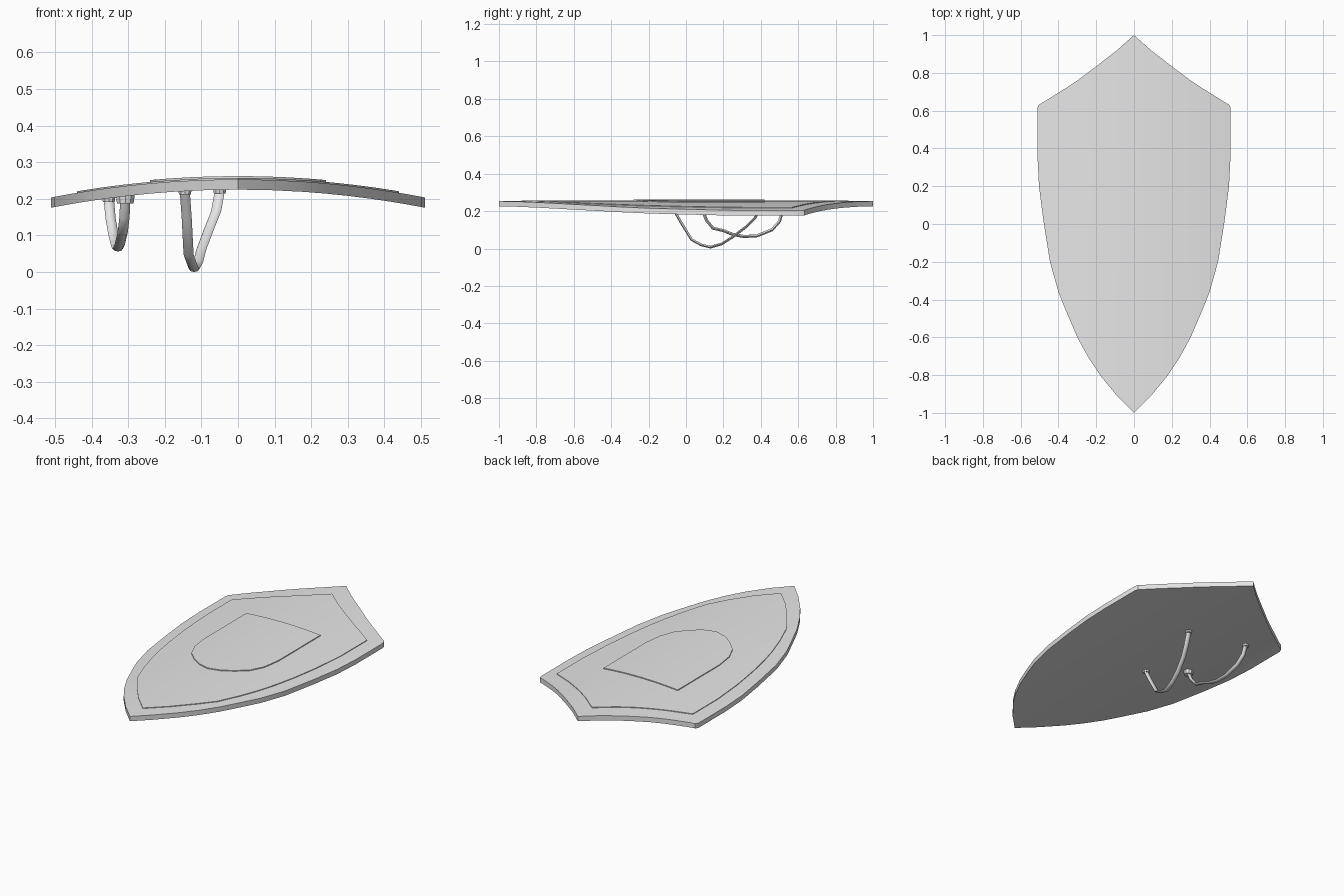
import bpy
import bmesh
from math import cos, sin, pi, radians
from mathutils import Vector

old = bpy.data.objects.get("Cube")
if old:
    bpy.data.objects.remove(old)

grey = bpy.data.materials.new("plain grey")
grey.use_nodes = True
COLOUR = (0.8, 0.8, 0.8, 1)
grey.diffuse_color = COLOUR
grey.node_tree.nodes["Principled BSDF"].inputs["Base Color"].default_value = COLOUR

BEND = 0.19  # the whole shield bows downward towards its sides


def finish(name, bm, angle=30):
    bmesh.ops.recalc_face_normals(bm, faces=bm.faces)
    mesh = bpy.data.meshes.new(name)
    bm.to_mesh(mesh)
    bm.free()
    mesh.materials.append(grey)
    obj = bpy.data.objects.new(name, mesh)
    bpy.context.collection.objects.link(obj)
    bpy.ops.object.select_all(action='DESELECT')
    obj.select_set(True)
    bpy.context.view_layer.objects.active = obj
    bpy.ops.object.shade_smooth_by_angle(angle=radians(angle))
    return obj


def bowed_plate(name, half, top, bottom):
    """Plate from half-outline columns (x, upper y, lower y), mirrored and bowed."""
    columns = [(-x, a, b) for x, a, b in reversed(half[1:])] + half
    bm = bmesh.new()
    rings = []
    for x, a, b in columns:
        drop = BEND * x * x
        rings.append([bm.verts.new((x, y, z - drop))
                      for y, z in ((a, top), (b, top), (b, bottom), (a, bottom))])
    for r, s in zip(rings, rings[1:]):
        for i in range(4):
            j = (i + 1) % 4
            bm.faces.new((r[i], r[j], s[j], s[i]))
    bm.faces.new(rings[0])
    bm.faces.new(rings[-1])
    return finish(name, bm)


def strap(name, path, width, thick, sides=8):
    """Flattened strap swept along a path."""
    pts = [Vector(p) for p in path]
    chord = pts[-1] - pts[0]
    across = Vector((chord.y, -chord.x, 0)).normalized()
    bm = bmesh.new()
    rings = []
    for i, p in enumerate(pts):
        tangent = pts[min(i + 1, len(pts) - 1)] - pts[max(i - 1, 0)]
        normal = across.cross(tangent).normalized()
        rings.append([bm.verts.new(p + across * width * cos(2 * pi * k / sides)
                                   + normal * thick * sin(2 * pi * k / sides))
                      for k in range(sides)])
    for r, s in zip(rings, rings[1:]):
        for k in range(sides):
            j = (k + 1) % sides
            bm.faces.new((r[k], r[j], s[j], s[k]))
    bm.faces.new(rings[0])
    bm.faces.new(rings[-1])
    return finish(name, bm, 50)


def rivet(name, x, y, radius, height):
    """Small round mount under the shield."""
    bm = bmesh.new()
    bmesh.ops.create_cone(bm, cap_ends=True, segments=10, radius1=radius * 0.85,
                          radius2=radius, depth=height + 0.01)
    under = 0.225 - BEND * x * x
    bmesh.ops.translate(bm, verts=bm.verts, vec=(x, y, under - height / 2 + 0.005))
    return finish(name, bm)


# Shield body and its two raised layers
bowed_plate("shield_body", [
    (0, 1, -1), (.09, .92, -.91), (.18, .85, -.8), (.24, .805, -.71),
    (.3, .76, -.6), (.36, .72, -.46), (.4, .695, -.36), (.445, .667, -.2),
    (.48, .645, .02), (.503, .633, .2), (.511, .615, .36)], 0.253, 0.225)
bowed_plate("raised_panel", [
    (0, .87, -.88), (.1, .785, -.78), (.19, .72, -.665), (.26, .675, -.56),
    (.31, .643, -.43), (.35, .62, -.3), (.376, .605, -.19), (.4, .59, -.06),
    (.425, .575, .13), (.44, .565, .33)], 0.257, 0.245)
bowed_plate("centre_panel", [
    (0, .42, -.28), (.07, .42, -.26), (.13, .42, -.22), (.19, .42, -.16),
    (.225, .42, -.08), (.24, .42, .03)], 0.262, 0.245)

# Arm strap, the deeper loop near the middle
strap("arm_strap", [
    (-.145, -.07, .215), (-.14, -.03, .145), (-.135, .03, .047), (-.125, .08, .02),
    (-.12, .13, .007), (-.11, .19, .024), (-.1, .25, .062), (-.08, .32, .115),
    (-.06, .37, .165), (-.05, .4, .22)], 0.014, 0.007)
rivet("arm_strap_mount_lower", -.145, -.07, .02, .01)
rivet("arm_strap_mount_upper", -.05, .4, .02, .01)

# Hand grip, the shallower loop near the edge
strap("hand_grip", [
    (-.308, .09, .2), (-.31, .11, .15), (-.315, .145, .108), (-.318, .2, .096),
    (-.323, .25, .075), (-.328, .31, .064), (-.332, .38, .068), (-.34, .46, .1),
    (-.348, .5, .145), (-.353, .515, .2)], 0.014, 0.008)
rivet("hand_grip_mount_lower", -.308, .09, .028, .02)
rivet("hand_grip_mount_upper", -.353, .515, .02, .01)
